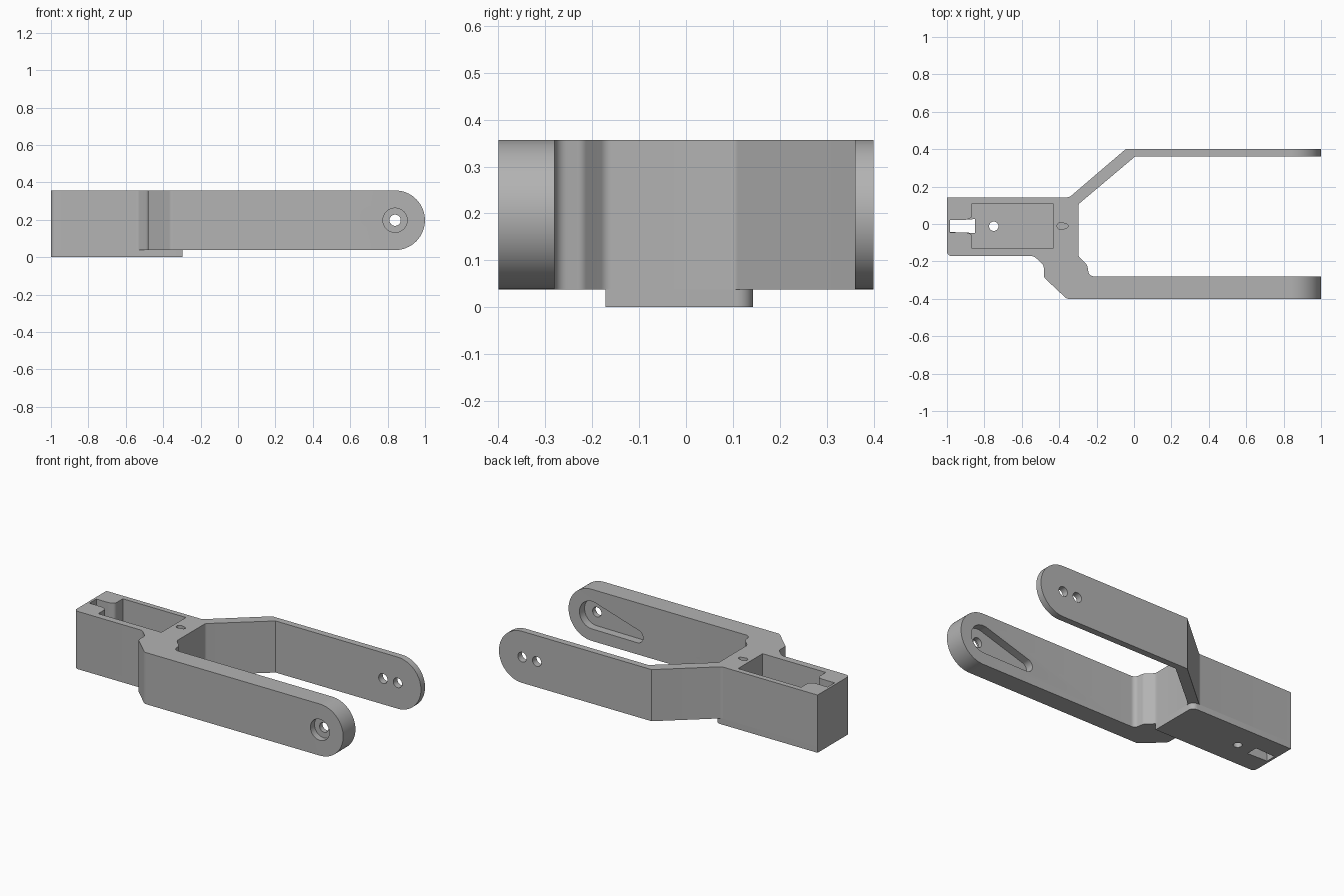
import bpy, bmesh, math
from mathutils import Vector

if "Cube" in bpy.data.objects:
    bpy.data.objects.remove(bpy.data.objects["Cube"], do_unlink=True)

grey = bpy.data.materials.new("plain grey")
grey.use_nodes = True
GREY = (0.45, 0.45, 0.45, 1)
grey.diffuse_color = GREY
grey.node_tree.nodes["Principled BSDF"].inputs["Base Color"].default_value = GREY

BOTTOM, TOP, END_R, END_X = 0.038, 0.357, 0.1595, 0.84
MID = (BOTTOM + TOP) / 2


def rounded(corners, steps=6):
    """Outline from (x, y, radius) corners, with circular fillets."""
    out = []
    for i, (x, y, r) in enumerate(corners):
        p = Vector((x, y))
        if not r:
            out.append(p)
            continue
        a = (Vector(corners[i - 1][:2]) - p).normalized()
        b = (Vector(corners[(i + 1) % len(corners)][:2]) - p).normalized()
        half = a.angle(b) / 2
        start, end = p + a * r / math.tan(half), p + b * r / math.tan(half)
        c = p + (a + b).normalized() * r / math.sin(half)
        u, v = start - c, end - c
        sweep = u.angle(v)
        for k in range(steps + 1):
            t = k / steps
            out.append(c + (u * math.sin((1 - t) * sweep) + v * math.sin(t * sweep)) / math.sin(sweep))
    return out


def capsule(c1, r1, c2, r2, steps=20):
    """Outline wrapped around two circles."""
    c1, c2 = Vector(c1), Vector(c2)
    d = c2 - c1
    a, b = math.atan2(d.y, d.x), math.acos((r1 - r2) / d.length)
    out = []
    for c, r, s, e in ((c1, r1, a + b, a + math.tau - b), (c2, r2, a - b, a + b)):
        for k in range(steps + 1):
            t = s + (e - s) * k / steps
            out.append(c + Vector((math.cos(t), math.sin(t))) * r)
    return out


def circle(x, y, r, n=32):
    return [Vector((x + r * math.cos(math.tau * k / n), y + r * math.sin(math.tau * k / n))) for k in range(n)]


def prism(name, outline, lo, hi, along="z"):
    """Extrude an outline along z (points are x, y) or along y (points are x, z)."""
    place = (lambda p, h: (p.x, p.y, h)) if along == "z" else (lambda p, h: (p.x, h, p.y))
    bm = bmesh.new()
    base = bm.faces.new([bm.verts.new(place(p, lo)) for p in outline])
    grown = bmesh.ops.extrude_face_region(bm, geom=[base])["geom"]
    move = (0, 0, hi - lo) if along == "z" else (0, hi - lo, 0)
    bmesh.ops.translate(bm, vec=move, verts=[g for g in grown if isinstance(g, bmesh.types.BMVert)])
    bmesh.ops.recalc_face_normals(bm, faces=bm.faces)
    mesh = bpy.data.meshes.new(name)
    bm.to_mesh(mesh)
    bm.free()
    mesh.materials.append(grey)
    ob = bpy.data.objects.new(name, mesh)
    bpy.context.collection.objects.link(ob)
    return ob


def combine(ob, tool, operation):
    mod = ob.modifiers.new(operation, "BOOLEAN")
    mod.object, mod.operation, mod.solver = tool, operation, "EXACT"
    bpy.context.view_layer.objects.active = ob
    bpy.ops.object.modifier_apply(modifier=mod.name)
    bpy.data.objects.remove(tool, do_unlink=True)


# Forked frame: plan outline trimmed by a round-ended side outline
frame = prism("fork_frame", rounded([
    (-1, 0.143, 0), (-0.345, 0.143, 0.03), (-0.045, 0.4, 0), (1, 0.4, 0), (1, 0.36, 0),
    (0.005, 0.36, 0), (-0.298, 0.105, 0.02), (-0.298, -0.172, 0.03), (-0.25, -0.22, 0.03),
    (-0.24, -0.28, 0.03), (1, -0.28, 0), (1, -0.4, 0), (-0.36, -0.4, 0.03), (-0.482, -0.285, 0.03),
    (-0.482, -0.22, 0.04), (-0.535, -0.172, 0.03), (-1, -0.172, 0.025)]), -0.1, 0.5)
combine(frame, prism("side_trim", capsule((-2, MID), END_R, (END_X, MID), END_R, 32), -1, 1, "y"), "INTERSECT")

# Base slab under the body
slab = prism("base_slab", rounded([
    (-1, 0.143, 0), (-0.298, 0.143, 0.035), (-0.298, -0.172, 0), (-1, -0.172, 0.025)]), 0, BOTTOM)
combine(frame, slab, "UNION")

# Pocket with a flared mouth, and the slot and hole through its floor
cuts = [
    prism("pocket", rounded([
        (-0.865, 0.11, 0), (-0.433, 0.11, 0), (-0.433, -0.13, 0), (-0.865, -0.13, 0),
        (-0.865, -0.055, 0.02), (-0.9, -0.045, 0.02), (-0.985, -0.045, 0), (-0.985, 0.022, 0),
        (-0.9, 0.022, 0.02), (-0.865, 0.035, 0.02)]), 0.04, 0.5),
    prism("floor_slot", rounded([
        (-0.985, 0.02, 0), (-0.85, 0.026, 0), (-0.85, -0.048, 0), (-0.985, -0.043, 0)]), -0.1, 0.1),
    prism("floor_hole", circle(-0.75, -0.012, 0.025), -0.1, 0.1),
    # Small keyhole in the top
    prism("keyhole", capsule((-0.392, -0.011), 0.019, (-0.365, -0.011), 0.012), 0.2, 0.5),
    # Thick arm: through hole, outer counterbore and inner tapered recess
    prism("pivot_hole", circle(END_X, MID, 0.03), -0.5, -0.2, "y"),
    prism("counterbore", circle(END_X, MID, 0.065), -0.5, -0.36, "y"),
    prism("tapered_recess", capsule((END_X, MID), 0.085, (0.53, 0.15), 0.04), -0.33, -0.2, "y"),
]
# Thin arm: two pin holes
cuts += [prism("pin_hole", circle(x, MID, 0.03), 0.3, 0.5, "y") for x in (END_X, 0.74)]
for cut in cuts:
    combine(frame, cut, "DIFFERENCE")

frame.select_set(True)
bpy.context.view_layer.objects.active = frame
bpy.ops.object.shade_smooth_by_angle(angle=math.radians(25))
